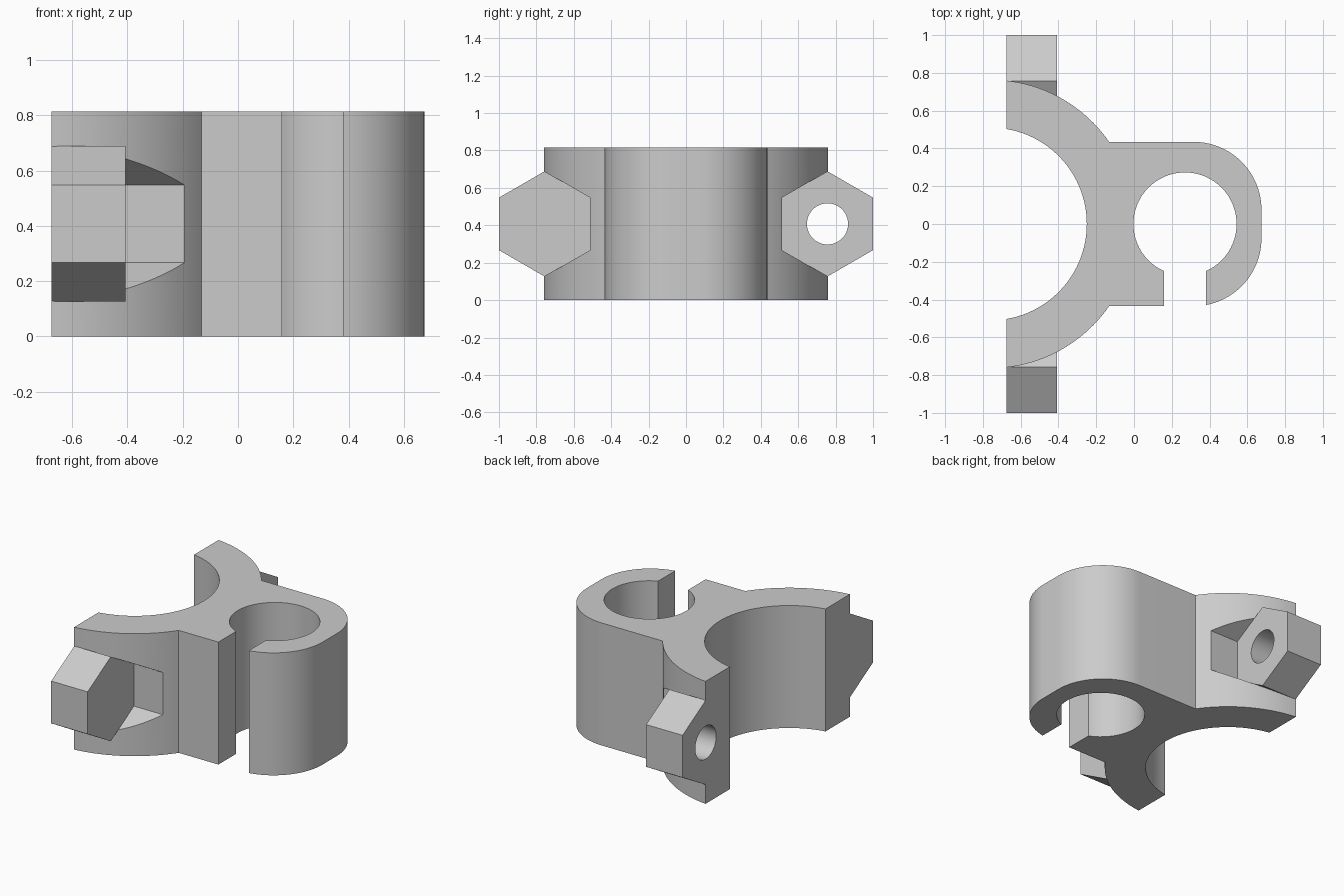
import bpy, bmesh
from math import acos, asin, cos, sin, pi
from mathutils import Matrix

if "Cube" in bpy.data.objects:
    bpy.data.objects.remove(bpy.data.objects["Cube"], do_unlink=True)

HEIGHT = 0.815
LEFT, RIGHT, HALF = -0.675, 0.675, 0.435      # body limits
SADDLE_X, SADDLE_IN, SADDLE_OUT = -0.76, 0.51, 0.764
BORE_X, BORE_R, SLOT = 0.27, 0.273, 0.11
FILLET = 0.36
LUG_Y, LUG_R, LUG_END = 0.7565, 0.281, -0.407
HOLE_R = 0.11

grey = bpy.data.materials.new("plain grey")
grey.use_nodes = True
grey.diffuse_color = (0.6, 0.6, 0.6, 1)
grey.node_tree.nodes["Principled BSDF"].inputs["Base Color"].default_value = (0.6, 0.6, 0.6, 1)


def make_object(name, bm):
    bmesh.ops.recalc_face_normals(bm, faces=bm.faces)
    mesh = bpy.data.meshes.new(name)
    bm.to_mesh(mesh)
    bm.free()
    mesh.materials.append(grey)
    obj = bpy.data.objects.new(name, mesh)
    bpy.context.collection.objects.link(obj)
    return obj


def arc(cx, cy, r, start, end, n):
    steps = [start + (end - start) * i / n for i in range(n + 1)]
    return [(cx + r * cos(a), cy + r * sin(a)) for a in steps]


def x_prism(name, sides, radius, x0, x1, y):
    """Prism along x, with a corner pointing up."""
    bm = bmesh.new()
    bmesh.ops.create_cone(bm, cap_ends=True, segments=sides, radius1=radius,
                          radius2=radius, depth=x1 - x0)
    for v in bm.verts:
        a, b, c = v.co
        v.co = ((x0 + x1) / 2 + c, y + a, HEIGHT / 2 + b)
    return make_object(name, bm)


def combine(target, tool, operation):
    mod = target.modifiers.new(operation, 'BOOLEAN')
    mod.operation = operation
    mod.solver = 'EXACT'
    mod.object = tool
    bpy.context.view_layer.objects.active = target
    bpy.ops.object.modifier_apply(modifier=mod.name)
    bpy.data.objects.remove(tool, do_unlink=True)


# Clamp outline: rounded end, saddle arms, slotted bore
fx, fy = RIGHT - FILLET, HALF - FILLET
end_out = acos((LEFT - SADDLE_X) / SADDLE_OUT)
end_in = acos((LEFT - SADDLE_X) / SADDLE_IN)
joint = asin(HALF / SADDLE_OUT)
slot_edge = asin(SLOT / BORE_R)
outline = arc(fx, -fy, FILLET, -acos((BORE_X + SLOT - fx) / FILLET), 0, 24)
outline += arc(fx, fy, FILLET, 0, pi / 2, 24)
outline += arc(SADDLE_X, 0, SADDLE_OUT, joint, end_out, 20)
outline += arc(SADDLE_X, 0, SADDLE_IN, end_in, -end_in, 48)
outline += arc(SADDLE_X, 0, SADDLE_OUT, -end_out, -joint, 20)
outline.append((BORE_X - SLOT, -HALF))
outline += arc(BORE_X, 0, BORE_R, -pi / 2 - slot_edge, -5 * pi / 2 + slot_edge, 64)

bm = bmesh.new()
base = bm.faces.new([bm.verts.new((x, y, 0)) for x, y in outline])
top = bmesh.ops.extrude_face_region(bm, geom=[base])
bmesh.ops.translate(bm, vec=(0, 0, HEIGHT),
                    verts=[v for v in top["geom"] if isinstance(v, bmesh.types.BMVert)])
clamp = make_object("pipe_clamp", bm)

# Hexagonal lugs with a pocket behind each and a bolt hole through it
for y in (-LUG_Y, LUG_Y):
    combine(clamp, x_prism("pocket_cutter", 6, LUG_R, LUG_END, 0, y), 'DIFFERENCE')
    combine(clamp, x_prism("lug", 6, LUG_R, LEFT, LUG_END, y), 'UNION')
    combine(clamp, x_prism("hole_cutter", 48, HOLE_R, LEFT - 0.1, LUG_END + 0.1, y), 'DIFFERENCE')

bpy.ops.object.select_all(action='DESELECT')
clamp.select_set(True)
bpy.context.view_layer.objects.active = clamp
bpy.ops.object.shade_smooth_by_angle(angle=pi / 7)
